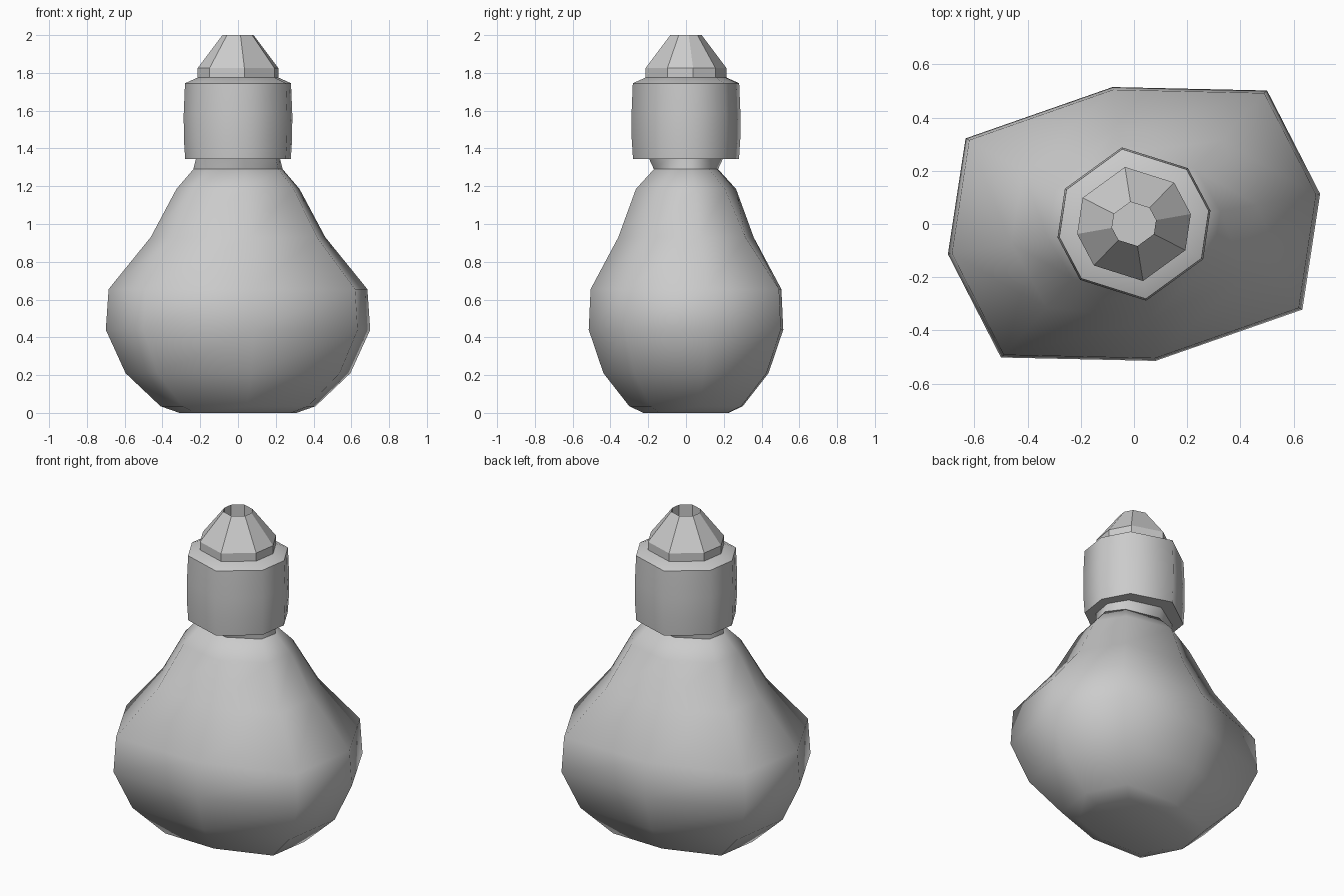
import bpy, bmesh, math

if "Cube" in bpy.data.objects:
    bpy.data.objects.remove(bpy.data.objects["Cube"])

# Half cross-sections (unit extents); the other half is the point reflection
BODY = [(1.0, 0.22), (0.715, 0.975), (-0.115, 1.0), (-0.905, 0.625)]
ROUND = [(math.cos(math.radians(a)), math.sin(math.radians(a))) for a in (10, 46, 99, 153)]


def ring(z, rx, ry, blend=1.0):
    """Octagon at height z; blend 0 = boxy body section, 1 = round section."""
    half = [((b[0] * (1 - blend) + r[0] * blend) * rx,
             (b[1] * (1 - blend) + r[1] * blend) * ry) for b, r in zip(BODY, ROUND)]
    return [(x, y, z) for x, y in half] + [(-x, -y, z) for x, y in half]


def loft(name, rings, smooth_angle=None):
    """Skin a stack of octagons and cap both ends."""
    bm = bmesh.new()
    loops = [[bm.verts.new(p) for p in r] for r in rings]
    for a, b in zip(loops, loops[1:]):
        for i in range(8):
            j = (i + 1) % 8
            bm.faces.new((a[i], a[j], b[j], b[i]))
    bm.faces.new(loops[0][::-1])
    bm.faces.new(loops[-1])
    bmesh.ops.recalc_face_normals(bm, faces=bm.faces)
    mesh = bpy.data.meshes.new(name)
    bm.to_mesh(mesh)
    bm.free()
    ob = bpy.data.objects.new(name, mesh)
    bpy.context.collection.objects.link(ob)
    if smooth_angle:
        bpy.ops.object.select_all(action='DESELECT')
        ob.select_set(True)
        bpy.context.view_layer.objects.active = ob
        bpy.ops.object.shade_smooth_by_angle(angle=math.radians(smooth_angle))
    return ob


# Bulbous flattened flask
loft("flask_body", [ring(*r) for r in (
    (0.0, 0.31, 0.225, 0), (0.035, 0.41, 0.30, 0), (0.21, 0.595, 0.437, 0),
    (0.44, 0.70, 0.515, 0), (0.655, 0.685, 0.505, 0), (0.93, 0.465, 0.36, 0.4),
    (1.185, 0.33, 0.268, 0.8), (1.29, 0.24, 0.172, 1))], 65)

# Short neck, oval below and round above
loft("neck", [ring(1.29, 0.24, 0.172), ring(1.35, 0.225, 0.20)], 65)

# Slightly bulging collar with a sloped shoulder
loft("collar", [ring(z, r, r) for z, r in (
    (1.345, 0.284), (1.45, 0.291), (1.58, 0.292), (1.745, 0.285), (1.775, 0.217))], 60)

# Faceted stopper cone with an open tip
loft("stopper", [ring(z, r, r) for z, r in (
    (1.775, 0.217), (1.825, 0.217), (2.0, 0.084), (1.84, 0.084))])
